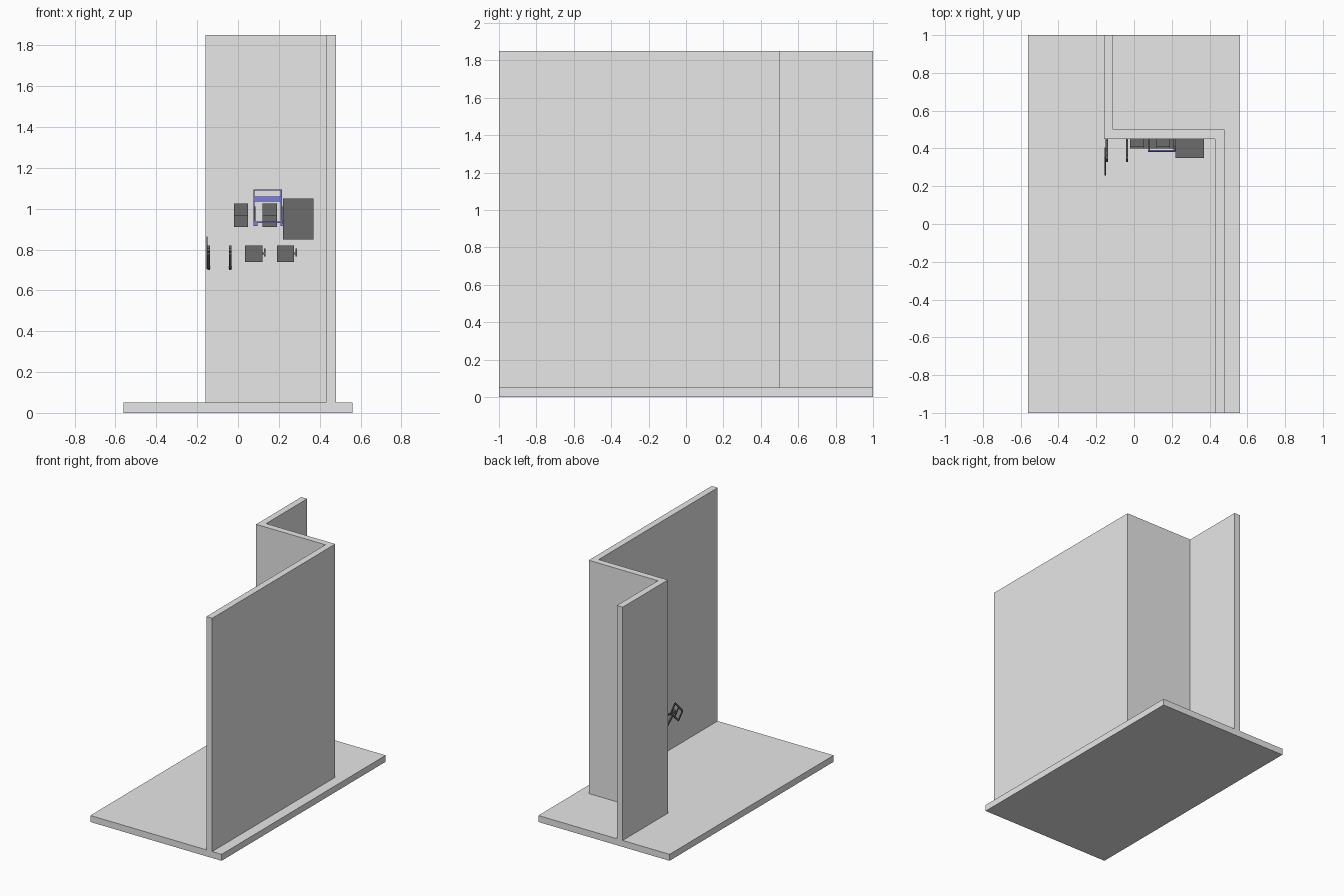
import bpy, bmesh
from mathutils import Vector

if "Cube" in bpy.data.objects:
    bpy.data.objects.remove(bpy.data.objects["Cube"], do_unlink=True)


def material(name, rgb):
    m = bpy.data.materials.new(name)
    m.use_nodes = True
    col = (*rgb, 1)
    m.diffuse_color = col
    m.node_tree.nodes["Principled BSDF"].inputs["Base Color"].default_value = col
    return m


PLASTER = material("light grey plaster", (0.8, 0.8, 0.8))
DARK = material("dark grey metal", (0.15, 0.15, 0.15))
BLUE = material("blue paint", (0.2, 0.2, 0.8))


def finish(name, bm, mat):
    bmesh.ops.recalc_face_normals(bm, faces=bm.faces)
    me = bpy.data.meshes.new(name)
    bm.to_mesh(me)
    bm.free()
    me.materials.append(mat)
    ob = bpy.data.objects.new(name, me)
    bpy.context.collection.objects.link(ob)
    return ob


def box(name, x, y, z, mat):
    """Box from three (low, high) ranges."""
    bm = bmesh.new()
    bmesh.ops.create_cube(bm, size=1)
    for v in bm.verts:
        v.co = [r[0] if c < 0 else r[1] for c, r in zip(v.co, (x, y, z))]
    return finish(name, bm, mat)


def prism(name, points, depth, mat):
    """Extrude a flat outline of 3D points along a vector."""
    bm = bmesh.new()
    face = bm.faces.new([bm.verts.new(p) for p in points])
    top = bmesh.ops.extrude_face_region(bm, geom=[face])["geom"]
    bmesh.ops.translate(bm, vec=depth, verts=[v for v in top if isinstance(v, bmesh.types.BMVert)])
    return finish(name, bm, mat)


def bar(name, x, start, end, wide, mat):
    """Flat bar in a side plane, between two (y, z) points."""
    a, b = Vector(start), Vector(end)
    n = (b - a).orthogonal().normalized() * wide / 2
    outline = [(x[0], *p) for p in (a + n, b + n, b - n, a - n)]
    return prism(name, outline, (x[1] - x[0], 0, 0), mat)


# Floor slab and stepped wall
box("floor", (-0.56, 0.56), (-1, 1), (0, 0.05), PLASTER)
plan = [(-0.16, 1), (-0.16, 0.45), (0.43, 0.45), (0.43, -1),
        (0.48, -1), (0.48, 0.5), (-0.11, 0.5), (-0.11, 1)]
prism("wall", [(x, y, 0.05) for x, y in plan], (0, 0, 1.8), PLASTER)

# Large wall cabinet with a lower lip
box("cabinet", (0.22, 0.37), (0.35, 0.45), (0.862, 1.05), DARK)
box("cabinet_base", (0.22, 0.37), (0.35, 0.45), (0.85, 0.862), DARK)

# Upper pair of split boxes
for side, x in (("right", -0.02), ("left", 0.12)):
    box(side + "_upper_box_base", (x, x + 0.07), (0.40, 0.45), (0.91, 0.97), DARK)
    box(side + "_upper_box_lid", (x, x + 0.07), (0.41, 0.45), (0.97, 1.025), DARK)

# Lower pair of boxes with side handles
for side, x in (("right", 0.035), ("left", 0.19)):
    box(side + "_lower_box", (x, x + 0.085), (0.40, 0.45), (0.74, 0.82), DARK)
    box(side + "_handle_stem", (x + 0.085, x + 0.098), (0.42, 0.43), (0.775, 0.785), DARK)
    box(side + "_handle", (x + 0.092, x + 0.1), (0.415, 0.435), (0.765, 0.805), DARK)

# Blue frame carried by two thin hangers
for side, x in (("right", 0.075), ("left", 0.209)):
    box(side + "_frame_post", (x, x + 0.006), (0.385, 0.393), (0.93, 1.094), BLUE)
    box(side + "_frame_foot", (x, x + 0.02), (0.38, 0.393), (0.915, 0.93), BLUE)
    box(side + "_hanger", (x + 0.001, x + 0.011), (0.39, 0.45), (0.935, 0.945), DARK)
    box(side + "_hanger_plate", (x + 0.001, x + 0.011), (0.40, 0.412), (0.93, 1.01), DARK)
box("frame_top", (0.075, 0.215), (0.385, 0.393), (1.088, 1.094), BLUE)
box("frame_band", (0.075, 0.215), (0.38, 0.393), (1.036, 1.06), BLUE)
box("frame_bottom", (0.075, 0.215), (0.385, 0.393), (0.931, 0.937), BLUE)

# Pair of folding brackets
for side, x in (("right", -0.15), ("left", -0.043)):
    arm = (x, x + 0.012)
    box(side + "_bracket_plate", arm, (0.44, 0.45), (0.70, 0.82), DARK)
    bar(side + "_bracket_strut", arm, (0.445, 0.71), (0.34, 0.80), 0.016, DARK)
    bar(side + "_bracket_arm", arm, (0.445, 0.80), (0.33, 0.78), 0.012, DARK)

# Tilted open panel on the brackets
corners = [(0.35, 0.86), (0.26, 0.765), (0.31, 0.71), (0.40, 0.80)]
for i, corner in enumerate(corners):
    bar("panel_edge_%d" % (i + 1), (-0.155, -0.149), corner, corners[(i + 1) % 4], 0.012, DARK)
bar("panel_rib", (-0.155, -0.149), (0.305, 0.812), (0.355, 0.755), 0.01, DARK)
